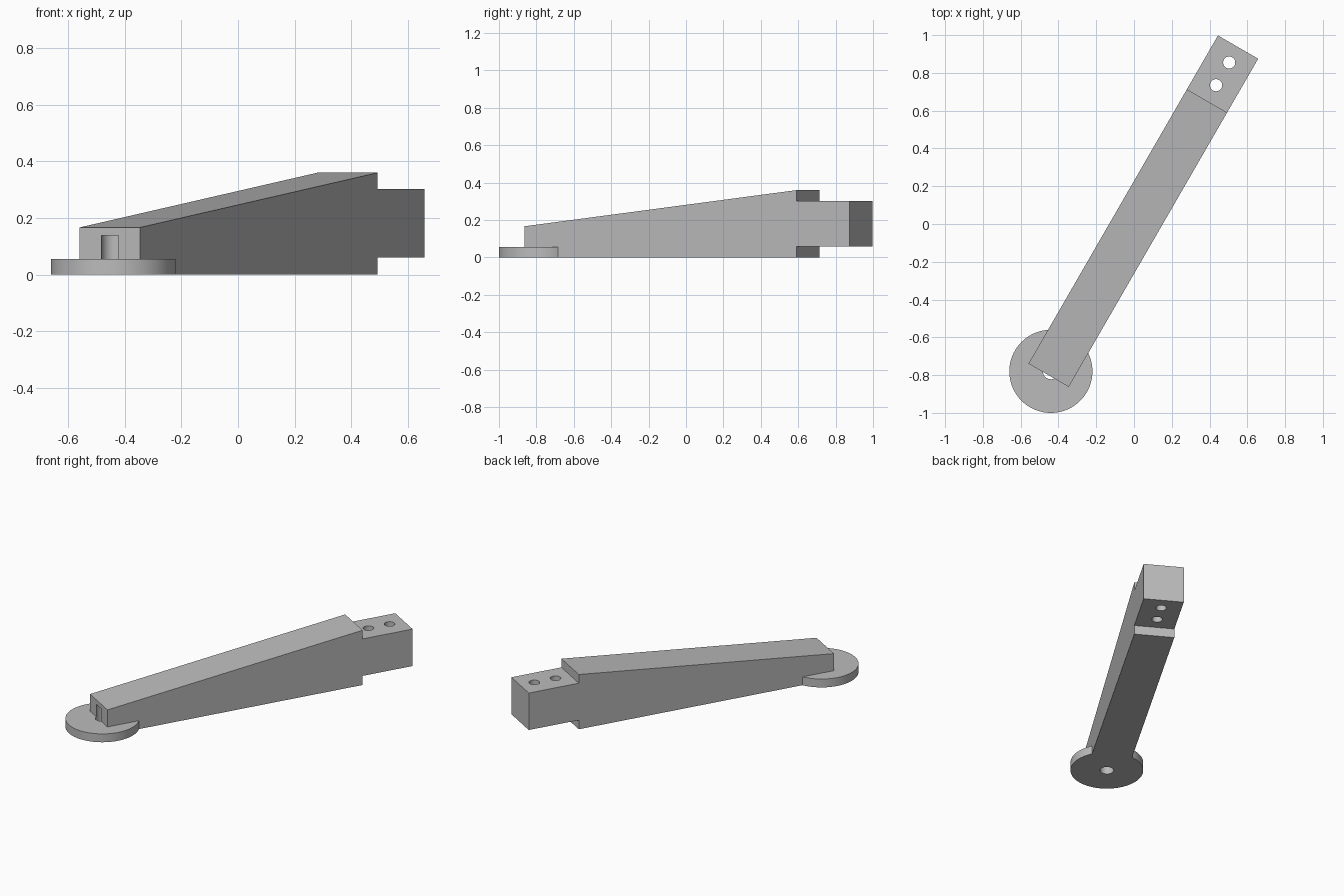
import bpy
import bmesh
from math import radians
from mathutils import Matrix

if "Cube" in bpy.data.objects:
    bpy.data.objects.remove(bpy.data.objects["Cube"], do_unlink=True)

grey = bpy.data.materials.new("plain grey")
grey.use_nodes = True
colour = (0.5, 0.5, 0.5, 1)
grey.diffuse_color = colour
grey.node_tree.nodes["Principled BSDF"].inputs["Base Color"].default_value = colour

# The pivot is the local origin and the arm runs along local x
PLACE = Matrix.Translation((-0.44, -0.78, 0)) @ Matrix.Rotation(radians(60), 4, "Z")
WIDTH = 0.246


def make_object(name, bm):
    bmesh.ops.recalc_face_normals(bm, faces=bm.faces)
    bm.transform(PLACE)
    mesh = bpy.data.meshes.new(name)
    bm.to_mesh(mesh)
    bm.free()
    mesh.materials.append(grey)
    obj = bpy.data.objects.new(name, mesh)
    bpy.context.collection.objects.link(obj)
    return obj


def cylinder(name, x, radius, bottom, top, sides=64):
    bm = bmesh.new()
    bmesh.ops.create_cone(bm, cap_ends=True, segments=sides, radius1=radius,
                          radius2=radius, depth=top - bottom,
                          matrix=Matrix.Translation((x, 0, (bottom + top) / 2)))
    return make_object(name, bm)


def combine(target, tool, operation):
    mod = target.modifiers.new(tool.name, "BOOLEAN")
    mod.operation, mod.solver, mod.object = operation, "EXACT", tool
    bpy.context.view_layer.objects.active = target
    bpy.ops.object.modifier_apply(modifier=mod.name)
    bpy.data.objects.remove(tool, do_unlink=True)


# Tapered arm with a stepped tenon, extruded from its side profile
profile = [(-0.024, 0), (1.653, 0), (1.653, 0.06), (1.982, 0.06),
           (1.982, 0.303), (1.653, 0.303), (1.653, 0.36), (-0.024, 0.167)]
bm = bmesh.new()
side = bm.faces.new([bm.verts.new((x, -WIDTH / 2, z)) for x, z in profile])
extruded = bmesh.ops.extrude_face_region(bm, geom=[side])["geom"]
bmesh.ops.translate(bm, vec=(0, WIDTH, 0),
                    verts=[v for v in extruded if isinstance(v, bmesh.types.BMVert)])
arm = make_object("tapered_arm", bm)

# Round pivot foot
combine(arm, cylinder("pivot_foot", 0, 0.22, 0, 0.055, 96), "UNION")

# Blind pivot hole and two bolt holes through the tenon
combine(arm, cylinder("pivot_hole", 0, 0.042, -0.1, 0.138), "DIFFERENCE")
for x in (1.749, 1.888):
    combine(arm, cylinder("bolt_hole", x, 0.032, -0.1, 0.5), "DIFFERENCE")

bpy.ops.object.select_all(action="DESELECT")
arm.select_set(True)
bpy.context.view_layer.objects.active = arm
bpy.ops.object.shade_smooth_by_angle(angle=radians(30))
